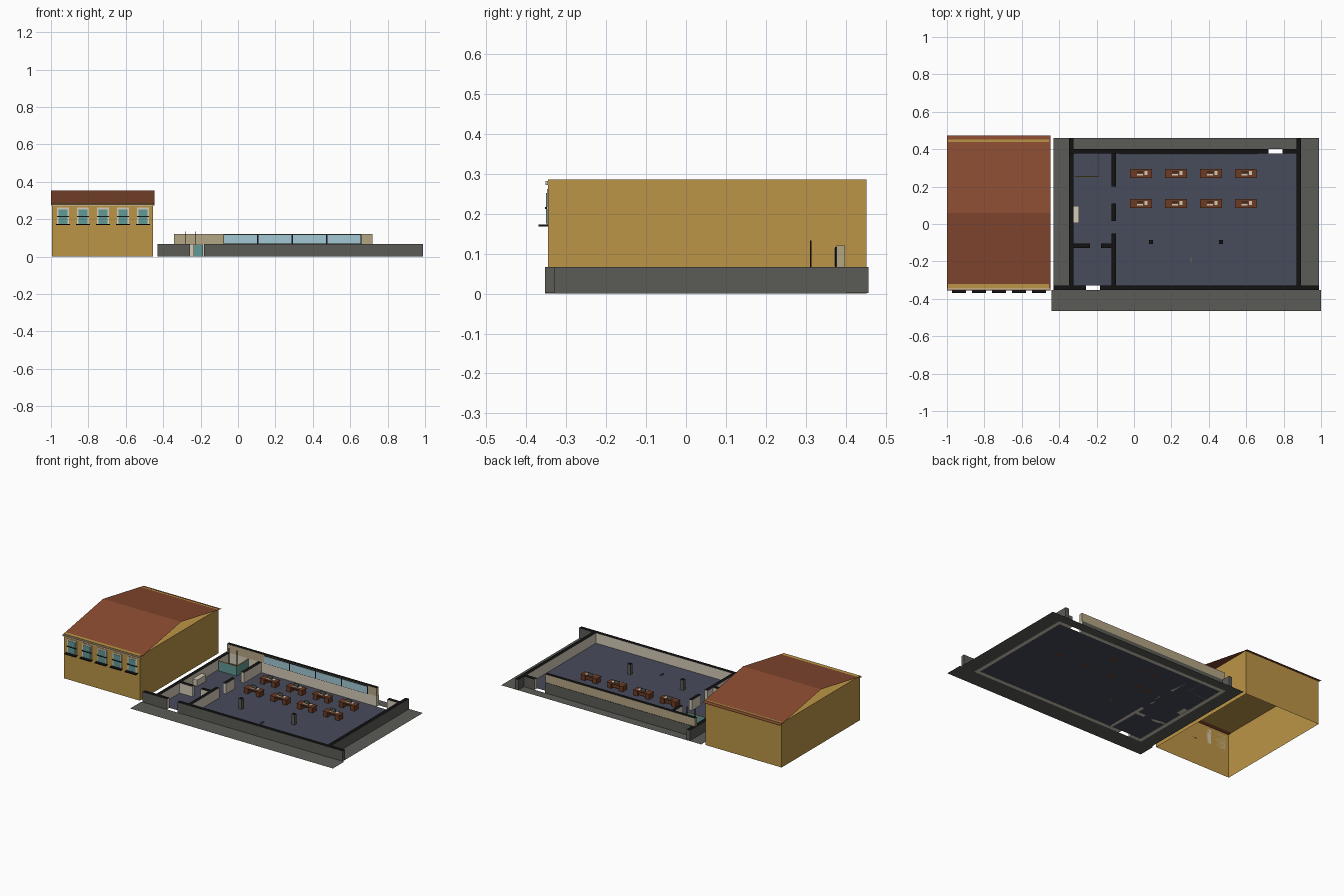
import bpy, math

if "Cube" in bpy.data.objects:
    bpy.data.objects.remove(bpy.data.objects["Cube"])


def mat(name, r, g, b):
    m = bpy.data.materials.new(name)
    m.diffuse_color = (r, g, b, 1)
    m.use_nodes = True
    m.node_tree.nodes["Principled BSDF"].inputs["Base Color"].default_value = m.diffuse_color
    return m


OCHRE = mat("ochre plaster", 0.50, 0.30, 0.062)
ROOF = mat("roof tile red", 0.25, 0.070, 0.030)
GREY = mat("charcoal grey", 0.105, 0.107, 0.093)
BLACK = mat("cut black", 0.006, 0.006, 0.006)
CREAM = mat("cream plaster", 0.66, 0.60, 0.48)
TAN = mat("tan plaster", 0.46, 0.38, 0.23)
FLOOR = mat("slate blue floor", 0.064, 0.072, 0.105)
GLASS = mat("pale blue glass", 0.36, 0.58, 0.66)
TEAL = mat("teal glass", 0.12, 0.32, 0.30)
WOOD = mat("desk brown", 0.15, 0.045, 0.018)


def mesh(name, verts, faces, mats, rule=None):
    me = bpy.data.meshes.new(name)
    me.from_pydata(verts, [], faces)
    for m in mats:
        me.materials.append(m)
    me.update()
    if rule:
        for p in me.polygons:
            p.material_index = rule(p.normal)
    ob = bpy.data.objects.new(name, me)
    bpy.context.collection.objects.link(ob)
    return ob


def box(name, x0, x1, y0, y1, z0, z1, mats, rule=None, bottom=True):
    v = [(x, y, z) for z in (z0, z1) for x, y in ((x0, y0), (x1, y0), (x1, y1), (x0, y1))]
    f = [(4, 5, 6, 7), (0, 1, 5, 4), (1, 2, 6, 5), (2, 3, 7, 6), (3, 0, 4, 7)]
    if bottom:
        f.append((3, 2, 1, 0))
    return mesh(name, v, f, mats, rule)


def sheet(name, x0, x1, y0, y1, z, m):
    return mesh(name, [(x0, y0, z), (x1, y0, z), (x1, y1, z), (x0, y1, z)], [(0, 1, 2, 3)], [m])


def wall(name, x0, x1, y0, y1, out=None, z0=0.0, z1=0.067, inner=CREAM, outer=GREY):
    """Black cut top, outer colour on the side facing out, inner colour elsewhere."""
    def rule(n):
        if n.z > 0.5:
            return 2
        if out and n.x * out[0] + n.y * out[1] > 0.5:
            return 1
        return 0
    return box(name, x0, x1, y0, y1, z0, z1, [inner, outer, BLACK], rule)


# --- Gabled house: open-bottomed body with a thin open-ended roof ---
HX0, HX1, HY0, HY1 = -0.995, -0.455, -0.345, 0.452
box("house_body", HX0, HX1, HY0, HY1, 0, 0.285, [OCHRE], bottom=False)
rx0, rx1 = -1.0, -0.447
roof = [(x, y, z) for x in (rx0, rx1) for y, z in ((-0.355, 0.279), (0.06, 0.353), (0.473, 0.279))]
mesh("house_roof", roof, [(0, 3, 4, 1), (1, 4, 5, 2)], [ROOF])
box("house_cornice", rx0, rx1, -0.351, HY0, 0.272, 0.281, [CREAM])

# --- House windows ---
for i in range(5):
    cx = -0.936 + 0.107 * i
    y = HY0
    box("house_window_frame", cx - 0.033, cx + 0.033, y - 0.003, y, 0.172, 0.262, [CREAM])
    box("house_window_glass", cx - 0.025, cx + 0.025, y - 0.005, y - 0.003, 0.175, 0.252, [TEAL])
    box("house_window_bar", cx - 0.033, cx + 0.033, y - 0.008, y - 0.003, 0.212, 0.217, [BLACK])
    box("house_window_sill", cx - 0.038, cx + 0.038, y - 0.024, y, 0.168, 0.173, [BLACK])

# --- Pavements and floor ---
X0, X1, Y0, Y1 = -0.348, 0.893, -0.353, 0.400   # outer faces of the hall
T = 0.024                                        # wall thickness
sheet("front_pavement", -0.44, 1.0, -0.465, Y0, 0, GREY)
sheet("left_pavement", -0.43, X0, Y0, 0.46, 0, GREY)
sheet("right_pavement", X1, 0.99, Y0, 0.46, 0, GREY)
sheet("back_pavement", X0, X1, Y1, 0.46, 0, GREY)
sheet("hall_floor", X0 + T, X1 - T, Y0 + T, Y1 - T, 0.001, FLOOR)

# --- Outer walls, with a doorway in front and one at the back ---
wall("front_wall_left", X0, -0.257, Y0, Y0 + T, (0, -1))
wall("front_wall_right", -0.183, X1, Y0, Y0 + T, (0, -1))
wall("left_wall", X0, X0 + T, Y0 + T, Y1, (-1, 0))
wall("right_wall", X1 - T, X1, Y0 + T, Y1, (1, 0))
wall("back_wall", X0 + T, 0.72, Y1 - T, Y1, (0, 1))
wall("back_wall_end", 0.795, X1 - T, Y1 - T, Y1, (0, 1))
# wall ends running on past the corners
for name, x0, x1, y0, y1 in (("front_spur_left", -0.43, X0, Y0, Y0 + T),
                             ("front_spur_right", X1, 0.99, Y0, Y0 + T),
                             ("back_spur_left", X0, X0 + T, Y1, 0.457),
                             ("back_spur_right", X1 - T, X1, Y1, 0.457)):
    wall(name, x0, x1, y0, y1, z0=0.001, inner=GREY)

# --- Raised back wall with a window band ---
wall("back_wall_upper", X0 + 0.006, 0.72, Y1 - T, Y1 - 0.002, z0=0.067, z1=0.12, inner=TAN)
wy = Y1 - T
box("band_window_frame", -0.078, 0.660, wy - 0.003, wy, 0.066, 0.117, [BLACK])
for i in range(4):
    a = -0.078 + 0.1845 * i
    box("band_window_glass", a + 0.004, a + 0.1805, wy - 0.005, wy - 0.003, 0.069, 0.114, [GLASS])

# --- Partitions ---
for y0, y1 in ((0.20, wy), (0.016, 0.11), (Y0 + T, -0.05)):
    wall("long_partition", -0.119, -0.097, y0, y1, z0=0.001)
for x0, x1 in ((X0 + T, -0.235), (-0.176, -0.119)):
    wall("cross_partition", x0, x1, -0.128, -0.104, z0=0.001)

# --- Corner booth of glass with a thin ochre rail, and two rods ---
box("booth_front_glass", -0.315, -0.187, 0.253, 0.256, 0.001, 0.062, [TEAL])
box("booth_side_glass", -0.190, -0.187, 0.256, wy, 0.001, 0.062, [TEAL])
box("booth_front_rail", -0.315, -0.186, 0.252, 0.257, 0.062, 0.065, [OCHRE])
box("booth_side_rail", -0.191, -0.186, 0.257, wy, 0.062, 0.065, [OCHRE])
for x in (-0.283, -0.225):
    box("booth_rod", x - 0.0015, x + 0.0015, 0.3105, 0.3135, 0.001, 0.133, [BLACK])

# --- Cabinet, columns and a small floor box ---
box("cabinet", X0 + T, -0.293, 0.005, 0.095, 0.001, 0.042, [CREAM])
for x in (0.09, 0.465):
    wall("column", x - 0.011, x + 0.011, -0.107, -0.085, z0=0.001, inner=GREY)
box("floor_box", 0.300, 0.310, -0.205, -0.180, 0.001, 0.008, [GREY])

# --- Desks: two pedestals, a back panel, a top and things on it ---
for cy in (0.27, 0.11):
    for cx in (0.037, 0.225, 0.412, 0.598):
        for s in (-1, 1):
            px = cx + s * 0.041
            box("desk_pedestal", px - 0.014, px + 0.014, cy - 0.021, cy + 0.021, 0.001, 0.032, [WOOD])
        box("desk_panel", cx - 0.027, cx + 0.027, cy + 0.010, cy + 0.014, 0.008, 0.032, [WOOD])
        box("desk_top", cx - 0.058, cx + 0.058, cy - 0.024, cy + 0.024, 0.032, 0.036, [WOOD])
        box("desk_screen", cx - 0.022, cx + 0.012, cy + 0.006, cy + 0.010, 0.036, 0.054, [GREY])
        box("desk_keyboard", cx - 0.022, cx + 0.010, cy - 0.012, cy - 0.002, 0.036, 0.038, [CREAM])
        box("desk_papers", cx + 0.018, cx + 0.034, cy - 0.008, cy + 0.014, 0.036, 0.038, [CREAM])
